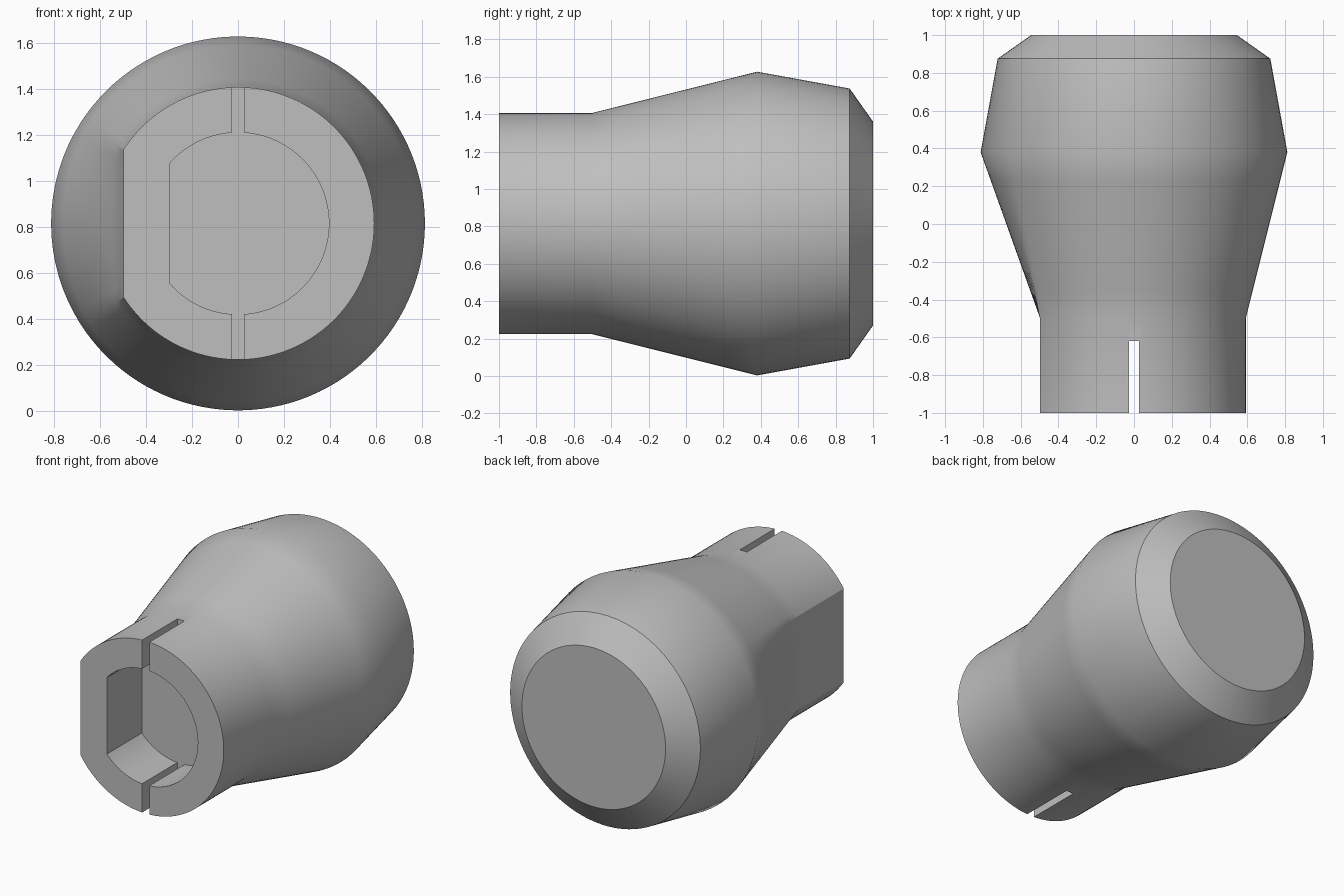
import bpy, bmesh, math

old = bpy.data.objects.get("Cube")
if old:
    bpy.data.objects.remove(old, do_unlink=True)

CENTRE_Z = 0.815
ARC, FLAT = 96, 16          # segments on the round side and on the flat side
SHAFT_R, SHAFT_FLAT = 0.592, 0.497
BORE_R, BORE_FLAT = 0.395, 0.295
SOCKET_END = -0.62

grey = bpy.data.materials.new("Grey plastic")
grey.use_nodes = True
colour = (0.52, 0.52, 0.52, 1)
grey.diffuse_color = colour
grey.node_tree.nodes["Principled BSDF"].inputs["Base Color"].default_value = colour


def angles(radius, flat):
    """Angles round a D section, with exact corners where the flat begins."""
    c = math.pi - math.acos(flat / radius)
    arc = [-c + 2 * c * i / ARC for i in range(ARC)]
    side = [c + 2 * (math.pi - c) * i / FLAT for i in range(FLAT)]
    return arc + side


def section(y, radius, flat, angs, blend=0.0, full=0.0):
    """D section at depth y, blended towards a full circle."""
    pts = []
    for a in angs:
        r = radius
        if math.cos(a) * radius < -flat:
            r = -flat / math.cos(a)
        r += (full - r) * blend
        pts.append((r * math.cos(a), y, CENTRE_Z + r * math.sin(a)))
    return pts


def loft(name, sections):
    bm = bmesh.new()
    rings = [[bm.verts.new(p) for p in s] for s in sections]
    n = len(rings[0])
    for a, b in zip(rings, rings[1:]):
        for i in range(n):
            j = (i + 1) % n
            bm.faces.new((a[i], a[j], b[j], b[i]))
    bm.faces.new(rings[0])
    bm.faces.new(rings[-1])
    bmesh.ops.recalc_face_normals(bm, faces=bm.faces)
    mesh = bpy.data.meshes.new(name)
    bm.to_mesh(mesh)
    bm.free()
    mesh.materials.append(grey)
    obj = bpy.data.objects.new(name, mesh)
    bpy.context.collection.objects.link(obj)
    return obj


# Knob body: D-shaped shaft, flared neck, round grip and bevelled cap
body_angles = angles(SHAFT_R, SHAFT_FLAT)
rings = [section(-1, SHAFT_R, SHAFT_FLAT, body_angles)]
for i in range(7):
    t = i / 6
    rings.append(section(-0.5 + 0.88 * t, SHAFT_R, SHAFT_FLAT, body_angles, t, 0.812))
for y, r in ((0.875, 0.722), (1, 0.545)):
    rings.append(section(y, r, r, body_angles))
knob = loft("knob", rings)

# Socket: D-shaped bore, plus a slot across the shaft wall
bore = loft("bore_cutter", [section(y, BORE_R, BORE_FLAT, angles(BORE_R, BORE_FLAT))
                            for y in (-1.2, SOCKET_END)])
bpy.ops.mesh.primitive_cube_add(size=1, location=(0, (SOCKET_END - 1.2) / 2, CENTRE_Z))
slot = bpy.context.object
slot.name = "slot_cutter"
slot.scale = (0.054, SOCKET_END + 1.2, 2)
slot.data.materials.append(grey)

for cutter in (bore, slot):
    cutter.hide_render = True
    mod = knob.modifiers.new("cut", 'BOOLEAN')
    mod.operation, mod.solver, mod.object = 'DIFFERENCE', 'EXACT', cutter
    bpy.ops.object.select_all(action='DESELECT')
    knob.select_set(True)
    bpy.context.view_layer.objects.active = knob
    bpy.ops.object.modifier_apply(modifier=mod.name)
    bpy.data.objects.remove(cutter, do_unlink=True)

bpy.ops.object.shade_smooth_by_angle(angle=math.radians(30))
